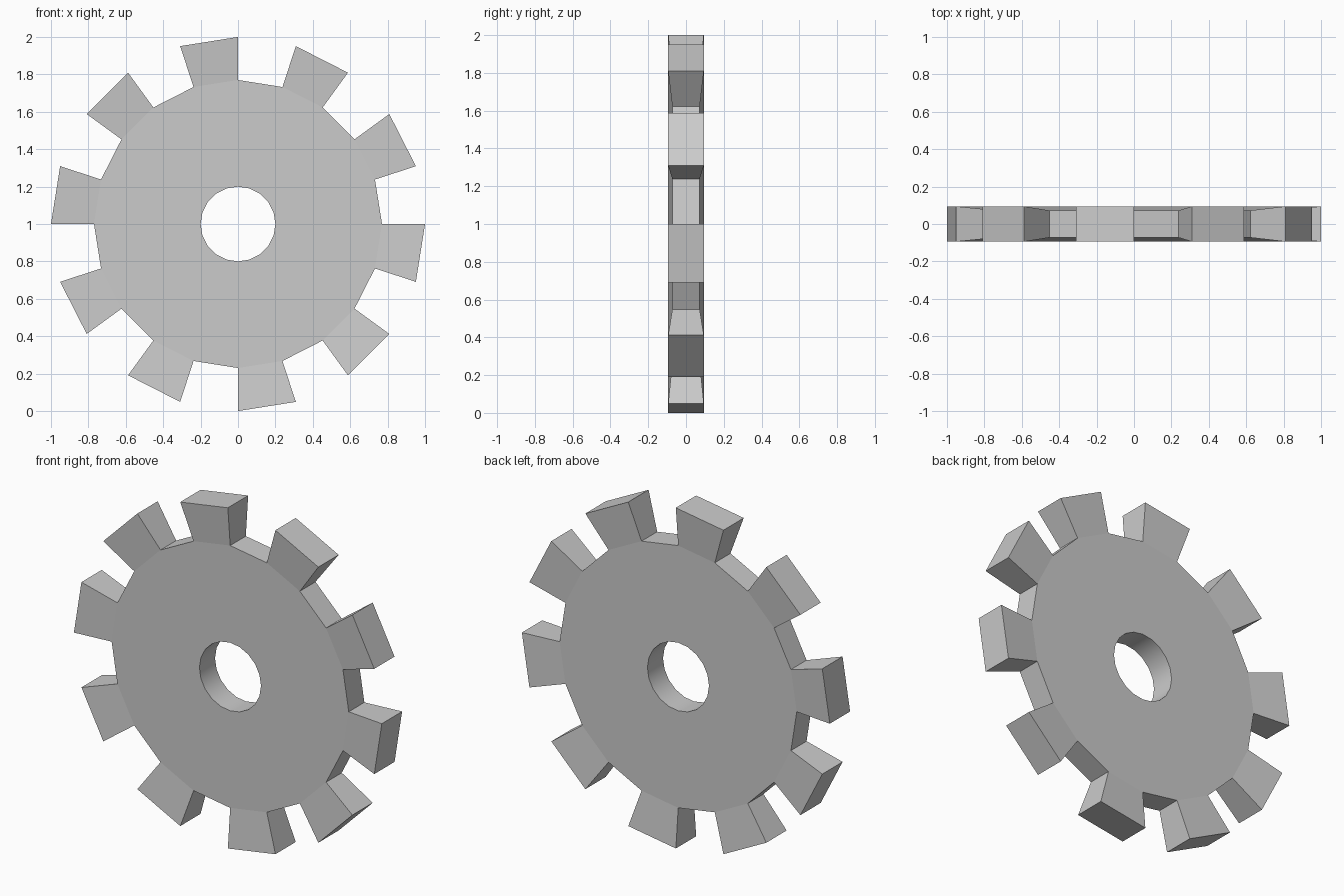
import bpy, bmesh
from math import cos, sin, pi

if "Cube" in bpy.data.objects:
    bpy.data.objects.remove(bpy.data.objects["Cube"])

SEGMENTS = 20
HOLE_R, BODY_R, HALF_T = 0.2, 0.77, 0.0725
TOOTH_SCALE = 1 / BODY_R

bm = bmesh.new()


def ring(radius, y):
    return [bm.verts.new((radius * cos(2 * pi * i / SEGMENTS), y,
                          radius * sin(2 * pi * i / SEGMENTS)))
            for i in range(SEGMENTS)]


# Disc with a central hole: four rings joined into a closed tube
rings = [ring(HOLE_R, -HALF_T), ring(BODY_R, -HALF_T),
         ring(BODY_R, HALF_T), ring(HOLE_R, HALF_T)]
strips = []
for a, b in zip(rings, rings[1:] + rings[:1]):
    strips.append([bm.faces.new((a[i], a[(i + 1) % SEGMENTS],
                                 b[(i + 1) % SEGMENTS], b[i]))
                   for i in range(SEGMENTS)])
for face in strips[3]:
    face.smooth = True  # round bore

# Teeth: every other rim face extruded outward and flared
teeth = bmesh.ops.extrude_discrete_faces(bm, faces=strips[1][1::2])["faces"]
for face in teeth:
    for v in face.verts:
        v.co *= TOOTH_SCALE

bmesh.ops.recalc_face_normals(bm, faces=bm.faces)
for e in bm.edges:
    if len({f.smooth for f in e.link_faces}) > 1:
        e.smooth = False  # crisp bore rim

mesh = bpy.data.meshes.new("gear_wheel")
bm.to_mesh(mesh)
bm.free()
gear = bpy.data.objects.new("gear_wheel", mesh)
gear.location.z = 1
bpy.context.collection.objects.link(gear)
